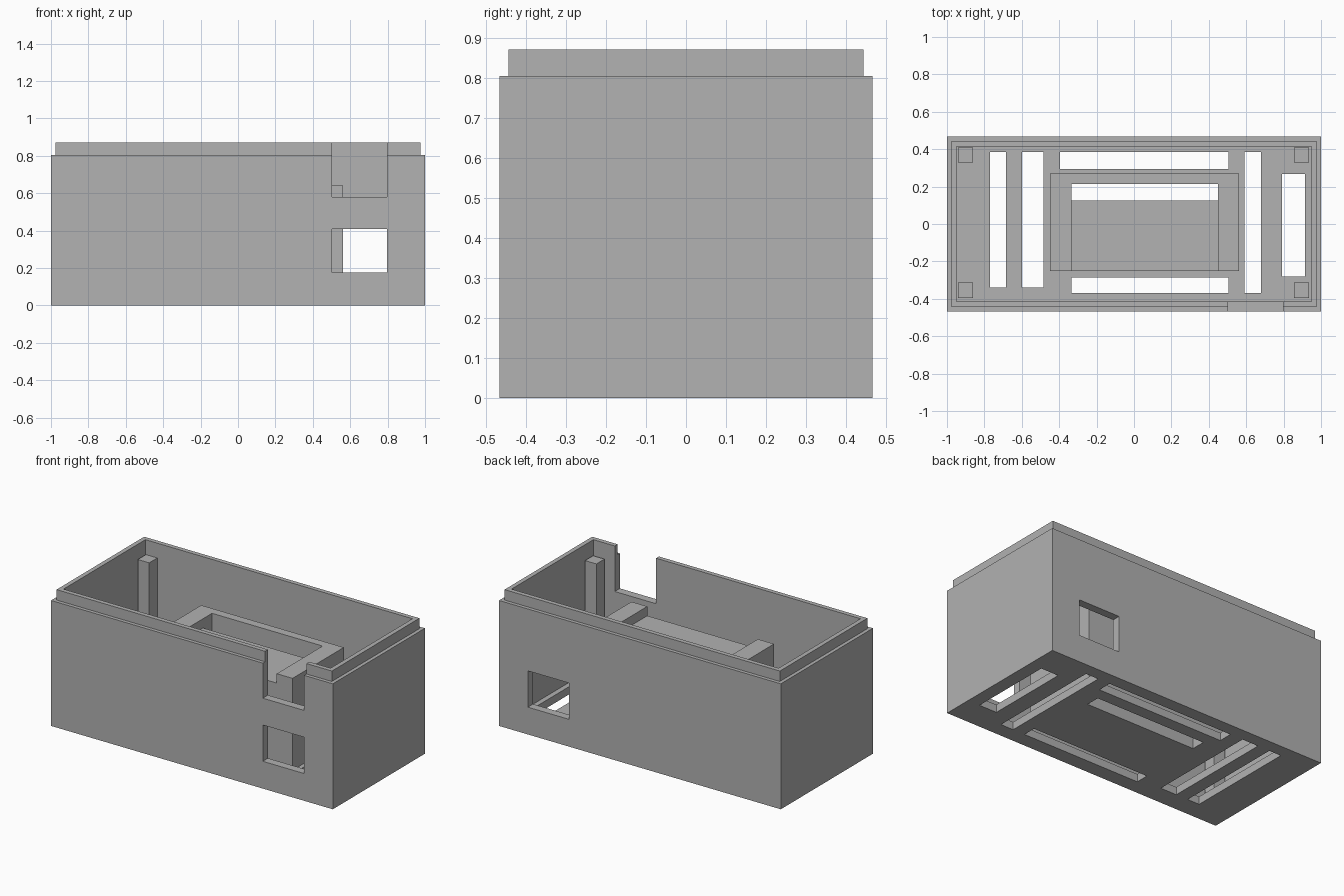
import bpy, bmesh

cube = bpy.data.objects.get("Cube")
if cube:
    bpy.data.objects.remove(cube, do_unlink=True)

grey = bpy.data.materials.new("plain_grey")
grey.use_nodes = True
colour = (0.445, 0.445, 0.445, 1)
grey.diffuse_color = colour
grey.node_tree.nodes["Principled BSDF"].inputs["Base Color"].default_value = colour

FLOOR = 0.05
SHELF = 0.58
FRAME_TOP = 0.64
POST_TOP = 0.78


def add_object(name, bm):
    bmesh.ops.recalc_face_normals(bm, faces=bm.faces)
    mesh = bpy.data.meshes.new(name)
    bm.to_mesh(mesh)
    bm.free()
    mesh.materials.append(grey)
    obj = bpy.data.objects.new(name, mesh)
    bpy.context.collection.objects.link(obj)
    return obj


def add_box(bm, x, y, z):
    verts = bmesh.ops.create_cube(bm, size=1)["verts"]
    for v in verts:
        for i, (low, high) in enumerate((x, y, z)):
            v.co[i] = high if v.co[i] > 0 else low


def box(name, x, y, z):
    bm = bmesh.new()
    add_box(bm, x, y, z)
    return add_object(name, bm)


# Case shell: rectangles joined from the base, over the stepped lip, to the floor
bm = bmesh.new()
rings = []
for hx, hy, z in ((1, 0.467, 0), (1, 0.467, 0.805), (0.977, 0.444, 0.805),
                  (0.977, 0.444, 0.872), (0.948, 0.415, 0.872), (0.948, 0.415, FLOOR)):
    rings.append([bm.verts.new((sx * hx, sy * hy, z))
                  for sx, sy in ((-1, -1), (1, -1), (1, 1), (-1, 1))])
for a, b in zip(rings, rings[1:]):
    for i in range(4):
        j = (i + 1) % 4
        bm.faces.new((a[i], a[j], b[j], b[i]))
bm.faces.new(rings[0])
bm.faces.new(rings[-1])
shell = add_object("case_shell", bm)

# Cutter for floor vents, front and back windows, and the front notch
bm = bmesh.new()
vents = (
    ((-0.77, -0.685), (-0.34, 0.385)),
    ((-0.60, -0.485), (-0.34, 0.385)),
    ((-0.395, 0.505), (0.295, 0.385)),
    ((-0.335, 0.45), (0.125, 0.215)),
    ((-0.335, 0.505), (-0.37, -0.285)),
    ((0.59, 0.68), (-0.37, 0.385)),
    ((0.79, 0.915), (-0.28, 0.268)),
)
for x, y in vents:
    add_box(bm, x, y, (-0.1, 0.12))
opening = (0.503, 0.796)
add_box(bm, opening, (-0.6, 0.6), (0.175, 0.408))
add_box(bm, opening, (-0.6, -0.3), (SHELF, 1))
cutter = add_object("opening_cutter", bm)
cutter.hide_render = True
cutter.hide_viewport = True
cutter.display_type = 'WIRE'
cut = shell.modifiers.new("openings", 'BOOLEAN')
cut.operation = 'DIFFERENCE'
cut.solver = 'EXACT'
cut.object = cutter

# Inner cradle: raised frame on three sides round a lower shelf
sides = (-0.25, 0.27)
box("cradle_right_arm", (-0.45, -0.335), sides, (FLOOR, FRAME_TOP))
box("cradle_left_arm", (0.45, 0.562), sides, (FLOOR, FRAME_TOP))
box("cradle_back_arm", (-0.335, 0.45), (0.215, 0.27), (FLOOR, FRAME_TOP))
box("cradle_shelf", (-0.335, 0.45), (-0.25, 0.125), (FLOOR, SHELF))

# Corner posts
for side, x in (("right", (-0.941, -0.86)), ("left", (0.855, 0.936))):
    for end, y in (("front", (-0.395, -0.313)), ("back", (0.328, 0.41))):
        box(f"{end}_{side}_post", x, y, (FLOOR, POST_TOP))
